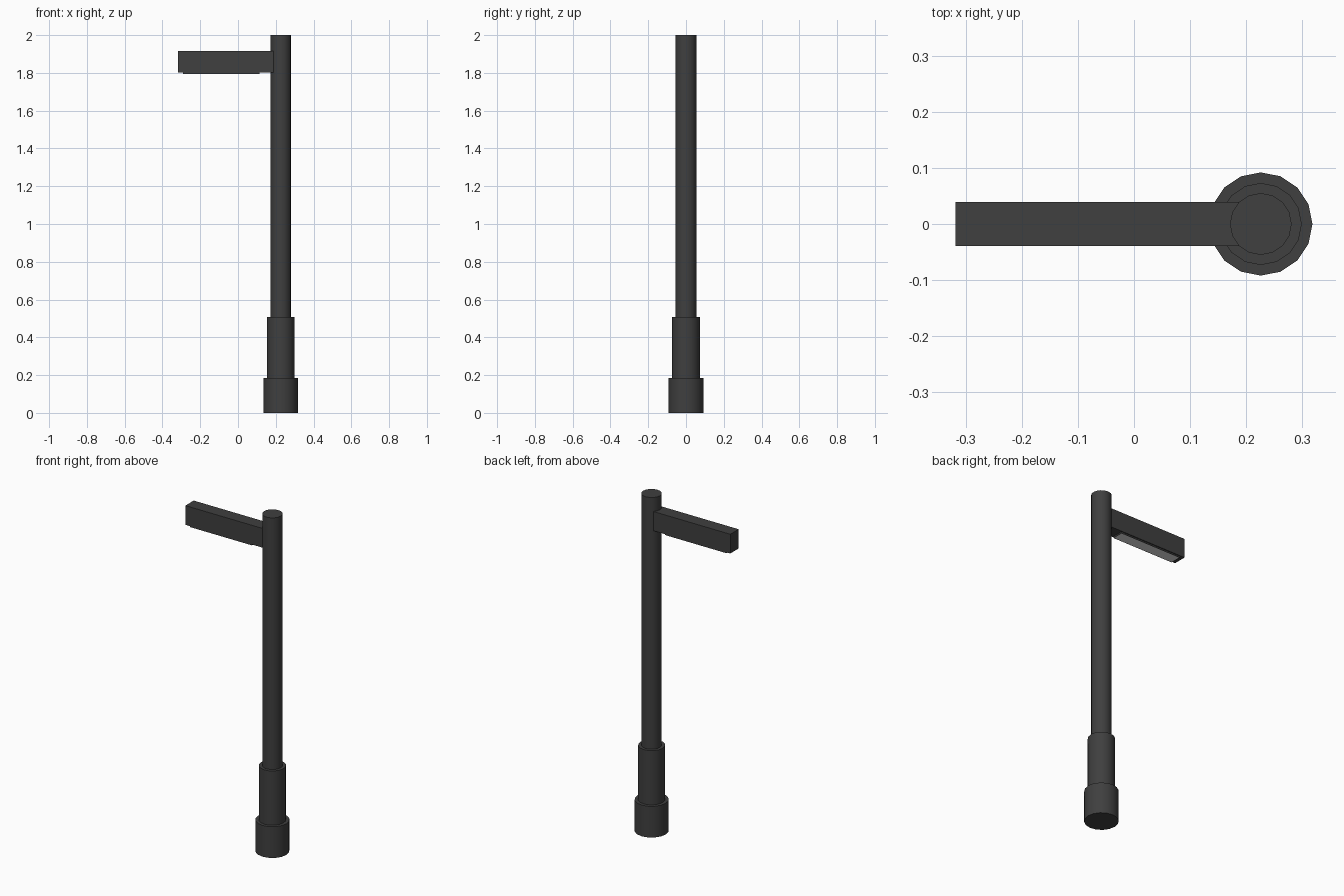
import bpy, bmesh, math

if "Cube" in bpy.data.objects:
    bpy.data.objects.remove(bpy.data.objects["Cube"])

PX = 0.226  # pole axis x


def material(name, rgb):
    m = bpy.data.materials.new(name)
    m.diffuse_color = (*rgb, 1)
    m.use_nodes = True
    m.node_tree.nodes["Principled BSDF"].inputs["Base Color"].default_value = m.diffuse_color
    return m


dark = material("dark_metal", (0.05, 0.05, 0.05))
pale = material("lamp_white", (0.8, 0.8, 0.8))


def finish(name, bm, mats):
    bmesh.ops.recalc_face_normals(bm, faces=bm.faces)
    me = bpy.data.meshes.new(name)
    bm.to_mesh(me)
    bm.free()
    ob = bpy.data.objects.new(name, me)
    bpy.context.collection.objects.link(ob)
    for m in mats:
        me.materials.append(m)
    bpy.ops.object.select_all(action='DESELECT')
    ob.select_set(True)
    bpy.context.view_layer.objects.active = ob
    bpy.ops.object.shade_smooth_by_angle(angle=math.radians(35))
    return ob


def box(bm, x0, x1, y0, y1, z0, z1):
    verts = bmesh.ops.create_cube(bm, size=1)["verts"]
    for v in verts:
        v.co.x = x1 if v.co.x > 0 else x0
        v.co.y = y1 if v.co.y > 0 else y0
        v.co.z = z1 if v.co.z > 0 else z0


# Stepped pole: foot, sleeve and shaft as one 16-sided turned profile
profile = [(0.092, 0), (0.092, 0.185), (0.073, 0.185),
           (0.073, 0.507), (0.055, 0.507), (0.055, 2.0)]
N = 16
bm = bmesh.new()
rings = [[bm.verts.new((PX + r * math.cos(2 * math.pi * i / N),
                        r * math.sin(2 * math.pi * i / N), z)) for i in range(N)]
         for r, z in profile]
for a, b in zip(rings, rings[1:]):
    for i in range(N):
        j = (i + 1) % N
        bm.faces.new((a[i], a[j], b[j], b[i]))
bm.faces.new(rings[0])
bm.faces.new(rings[-1])
finish("pole", bm, [dark])

# Horizontal arm running into the pole
bm = bmesh.new()
box(bm, -0.318, PX - 0.02, -0.039, 0.039, 1.803, 1.917)
finish("lamp_arm", bm, [dark])

# Light panel under the arm, pale glass with a thin dark rim
bm = bmesh.new()
box(bm, -0.29, 0.115, -0.034, 0.034, 1.795, 1.804)
bm.normal_update()
under = [f for f in bm.faces if f.normal.z < -0.9]
bmesh.ops.inset_region(bm, faces=under, thickness=0.004)
for f in under:
    f.material_index = 1
finish("light_panel", bm, [dark, pale])
